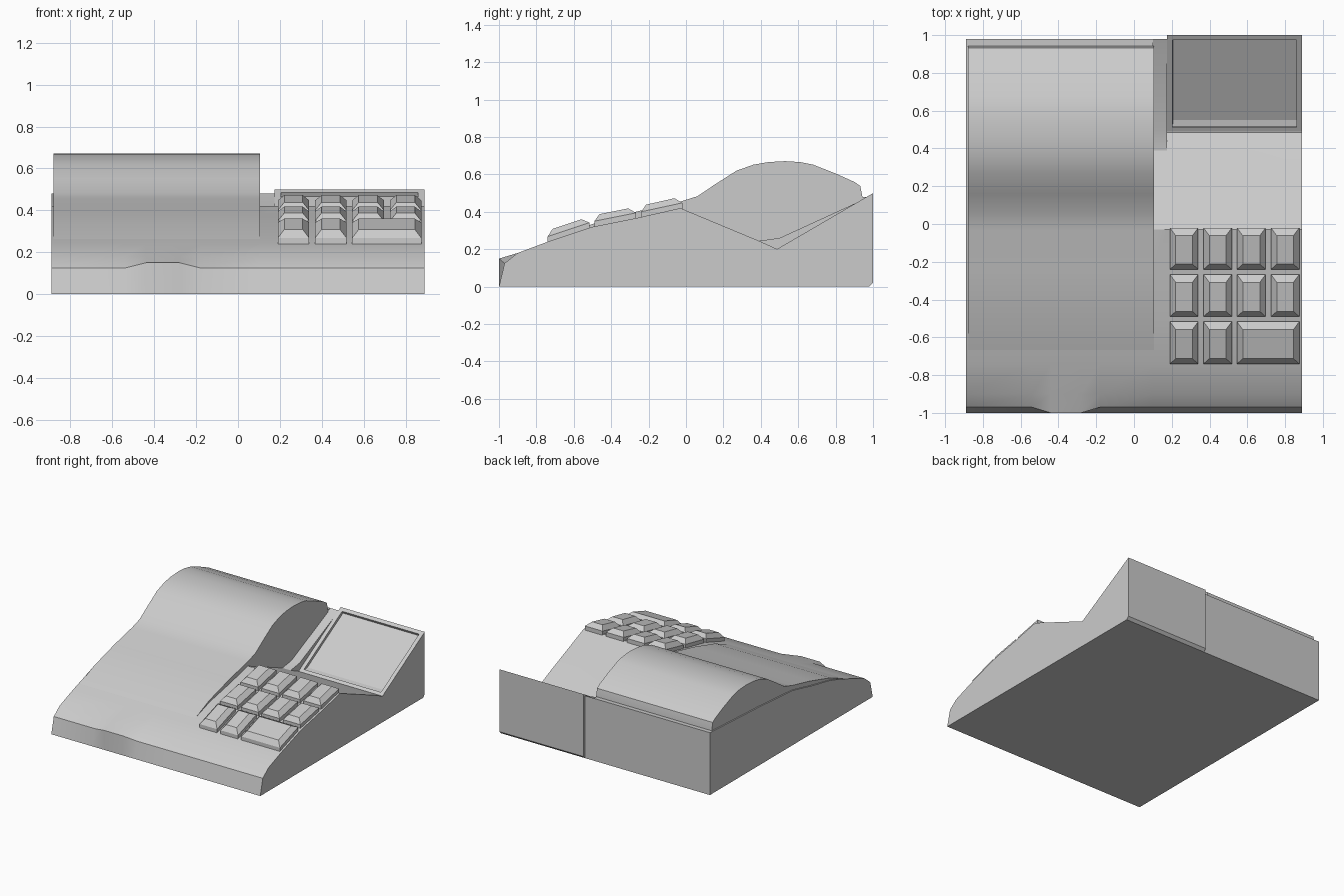
import bpy, bmesh, math
from mathutils import Vector

if "Cube" in bpy.data.objects:
    bpy.data.objects.remove(bpy.data.objects["Cube"])


def finish(bm, name, smooth=None):
    bmesh.ops.recalc_face_normals(bm, faces=bm.faces)
    me = bpy.data.meshes.new(name)
    bm.to_mesh(me)
    bm.free()
    ob = bpy.data.objects.new(name, me)
    bpy.context.collection.objects.link(ob)
    if smooth:
        bpy.context.view_layer.objects.active = ob
        ob.select_set(True)
        bpy.ops.object.shade_smooth_by_angle(angle=math.radians(smooth))
        ob.select_set(False)
    return ob


def loft(sections):
    """Skin side profiles [(x, [(y, z), ...]), ...] along x and cap both ends."""
    bm = bmesh.new()
    rings = [[bm.verts.new((x, y, z)) for y, z in prof] for x, prof in sections]
    for a, b in zip(rings, rings[1:]):
        n = len(a)
        for i in range(n):
            j = (i + 1) % n
            if a[i].co == b[i].co and a[j].co == b[j].co:
                continue
            bm.faces.new((a[i], a[j], b[j], b[i]))
    bm.faces.new(rings[0])
    bm.faces.new(rings[-1])
    bmesh.ops.remove_doubles(bm, verts=bm.verts, dist=1e-5)
    return bm


# Body: wedge with a front thumb lip and a valley on the right
SLOPE = [(-0.9, 0.18), (-0.74, 0.24), (-0.5, 0.32), (-0.25, 0.37), (-0.03, 0.42)]
LEFT = [(0.39, 0.45), (0.5, 0.455), (0.98, 0.48)]
MID = [(0.39, 0.245), (0.5, 0.26), (0.98, 0.48)]
RIGHT = [(0.39, 0.245), (0.485, 0.202), (0.98, 0.3)]


def body_profile(rear, lip=(-0.97, 0.125)):
    return [(-1, 0), lip] + SLOPE + rear + [(0.98, 0)]


bump = (-1.0, 0.15)
body = loft([
    (-0.89, body_profile(LEFT)), (-0.54, body_profile(LEFT)),
    (-0.44, body_profile(LEFT, bump)), (-0.28, body_profile(LEFT, bump)),
    (-0.18, body_profile(LEFT)), (0.10, body_profile(LEFT)),
    (0.10, body_profile(MID)), (0.175, body_profile(MID)),
    (0.175, body_profile(RIGHT)), (0.89, body_profile(RIGHT))])
finish(body, "body", 24)

# Rounded cover on the left
cover = [(-0.72, 0.1), (-0.72, 0.242), (-0.5, 0.335), (-0.25, 0.405), (-0.03, 0.455),
         (0.06, 0.483), (0.16, 0.55), (0.27, 0.62), (0.36, 0.652), (0.44, 0.666),
         (0.53, 0.671), (0.61, 0.666), (0.68, 0.652), (0.8, 0.605), (0.9, 0.56),
         (0.932, 0.538), (0.943, 0.48), (0.943, 0.1)]
finish(loft([(-0.88, cover), (0.105, cover)]), "rounded_cover", 32)

# Tilted screen housing with a recessed display
house = [(0.485, 0.2), (1.0, 0.5), (1.0, 0.02), (0.98, 0.0)]
bm = loft([(0.175, house), (0.89, house)])
bmesh.ops.recalc_face_normals(bm, faces=bm.faces)
up = Vector((0, -0.5, 0.86)).normalized()
face = max(bm.faces, key=lambda f: f.normal.dot(up))
nrm = face.normal.copy()
bmesh.ops.inset_region(bm, faces=[face], thickness=0.042)
bmesh.ops.inset_region(bm, faces=[face], thickness=0.001)
bmesh.ops.translate(bm, verts=face.verts[:], vec=-nrm * 0.02)
finish(bm, "screen_housing")


# Keys: low blocks with bevelled tops that follow the slope
def surface(y):
    for (y0, z0), (y1, z1) in zip(SLOPE, SLOPE[1:]):
        if y <= y1:
            return z0 + (z1 - z0) * (y - y0) / (y1 - y0)
    return SLOPE[-1][1]


def key(name, x0, x1, y0, y1):
    bm = bmesh.new()
    rings = []
    for h, dx, d0, d1 in [(-0.02, 0, 0, 0), (0.028, 0, 0, 0), (0.06, 0.031, 0.027, 0.042)]:
        pts = [(x0 + dx, y0 + d0), (x1 - dx, y0 + d0), (x1 - dx, y1 - d1), (x0 + dx, y1 - d1)]
        rings.append([bm.verts.new((x, y, surface(y) + h)) for x, y in pts])
    for a, b in zip(rings, rings[1:]):
        for i in range(4):
            bm.faces.new((a[i], a[i - 1], b[i - 1], b[i]))
    bm.faces.new(rings[0])
    bm.faces.new(rings[-1])
    finish(bm, name)


cols = [(0.19, 0.34), (0.368, 0.518), (0.545, 0.697), (0.725, 0.875)]
rows = [(-0.74, -0.517), (-0.49, -0.267), (-0.24, -0.02)]
for r, (y0, y1) in enumerate(rows):
    row_cols = cols[:2] + [(0.545, 0.875)] if r == 0 else cols
    for c, (x0, x1) in enumerate(row_cols):
        key(f"key_{r}_{c}", x0, x1, y0, y1)
